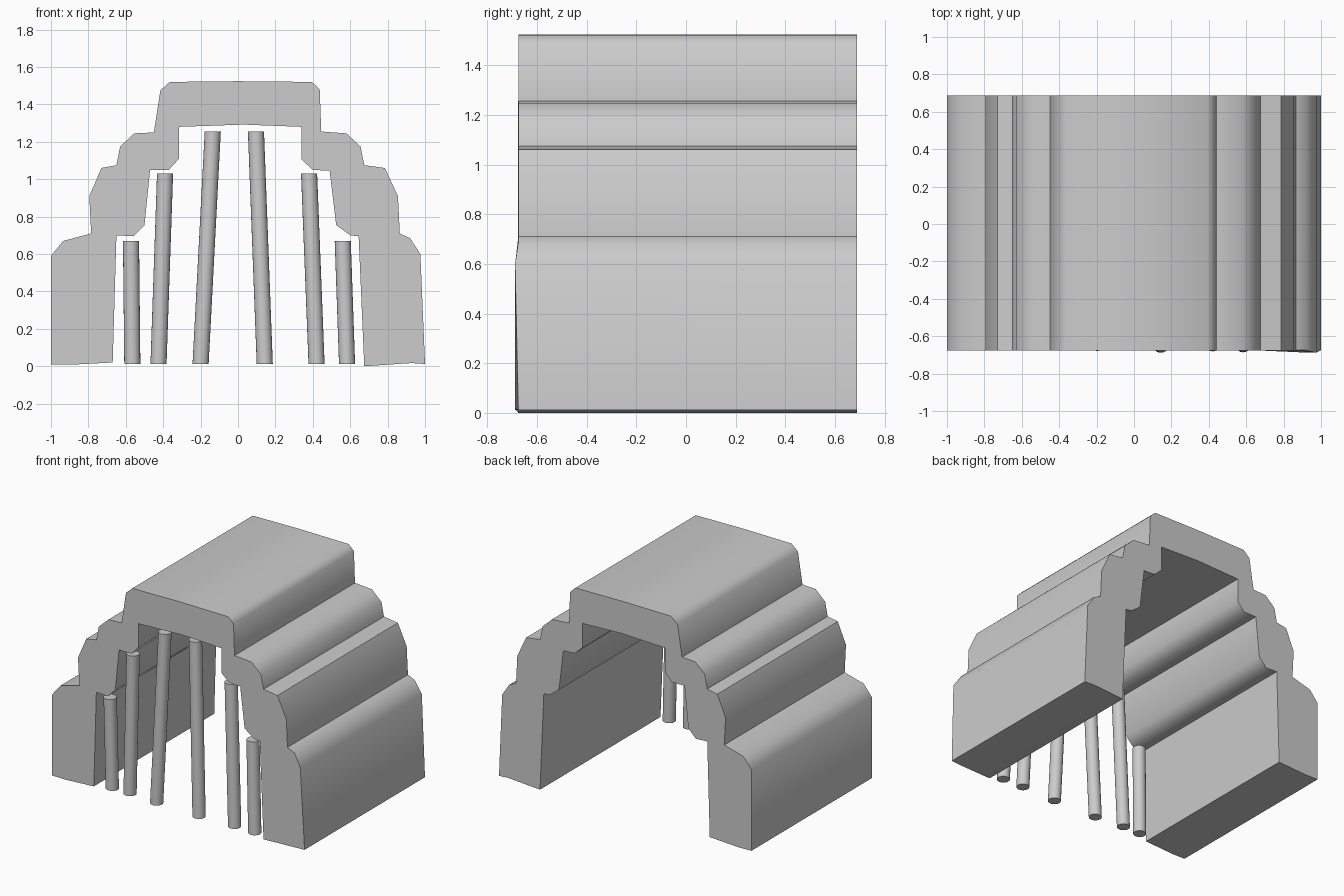
import bpy, bmesh
from mathutils import Vector

if "Cube" in bpy.data.objects:
    bpy.data.objects.remove(bpy.data.objects["Cube"])

FRONT, BACK = -0.675, 0.688


def add_object(name, bm, angle):
    bmesh.ops.recalc_face_normals(bm, faces=bm.faces)
    mesh = bpy.data.meshes.new(name)
    bm.to_mesh(mesh)
    bm.free()
    obj = bpy.data.objects.new(name, mesh)
    bpy.context.collection.objects.link(obj)
    bpy.ops.object.select_all(action='DESELECT')
    obj.select_set(True)
    bpy.context.view_layer.objects.active = obj
    bpy.ops.object.shade_smooth_by_angle(angle=angle)
    return obj


# Stepped arch: outer outline left to right, then inner outline back again
outer = [(-1, .01), (-1, .59), (-.935, .67), (-.785, .71), (-.795, .91), (-.73, 1.06),
         (-.65, 1.075), (-.63, 1.175), (-.555, 1.245), (-.45, 1.25), (-.415, 1.475),
         (-.365, 1.52), (0, 1.524), (.395, 1.52), (.437, 1.48), (.445, 1.255),
         (.58, 1.245), (.655, 1.175), (.675, 1.075), (.785, 1.06), (.855, .91),
         (.865, .71), (.92, .685), (.975, .6), (1, .012)]
inner = [(.93, .017), (.675, 0), (.645, .695), (.6, .70), (.525, .755), (.49, 1.045),
         (.40, 1.05), (.34, 1.105), (.34, 1.28), (.03, 1.292), (-.315, 1.28),
         (-.315, 1.11), (-.37, 1.05), (-.47, 1.05), (-.5, .755), (-.56, .695),
         (-.65, .70), (-.67, .02), (-.9, .008)]
bm = bmesh.new()
front = [bm.verts.new((x, FRONT, z)) for x, z in outer + inner]
back = [bm.verts.new((x, BACK, z)) for x, z in outer + inner]
bm.faces.new(front)
bm.faces.new(back)
n = len(front)
for i in range(n):
    j = (i + 1) % n
    bm.faces.new((front[i], front[j], back[j], back[i]))
# Slight bulge on the front of the right leg
for i in (len(outer) - 2, len(outer)):
    front[i].co.y = -0.688
add_object("stepped_arch", bm, 0.95)

# Leaning round posts across the front opening: bottom x, y; top x, y, z
posts = [(-.565, -.615, -.572, -.63, .67), (-.425, -.615, -.39, -.63, 1.03),
         (-.20, -.635, -.135, -.633, 1.255), (.143, -.645, .096, -.618, 1.255),
         (.42, -.638, .38, -.62, 1.03), (.583, -.643, .56, -.63, .67)]
for k, (bx, by, tx, ty, tz) in enumerate(posts):
    bm = bmesh.new()
    bmesh.ops.create_cone(bm, cap_ends=True, segments=20, radius1=.043,
                          radius2=.043, depth=1)
    lo, hi = Vector((bx, by, .012)), Vector((tx, ty, tz))
    for v in bm.verts:
        centre = lo.lerp(hi, v.co.z + .5)
        v.co = centre + Vector((v.co.x, v.co.y, 0))
    add_object(f"post_{k + 1}", bm, 0.7)
